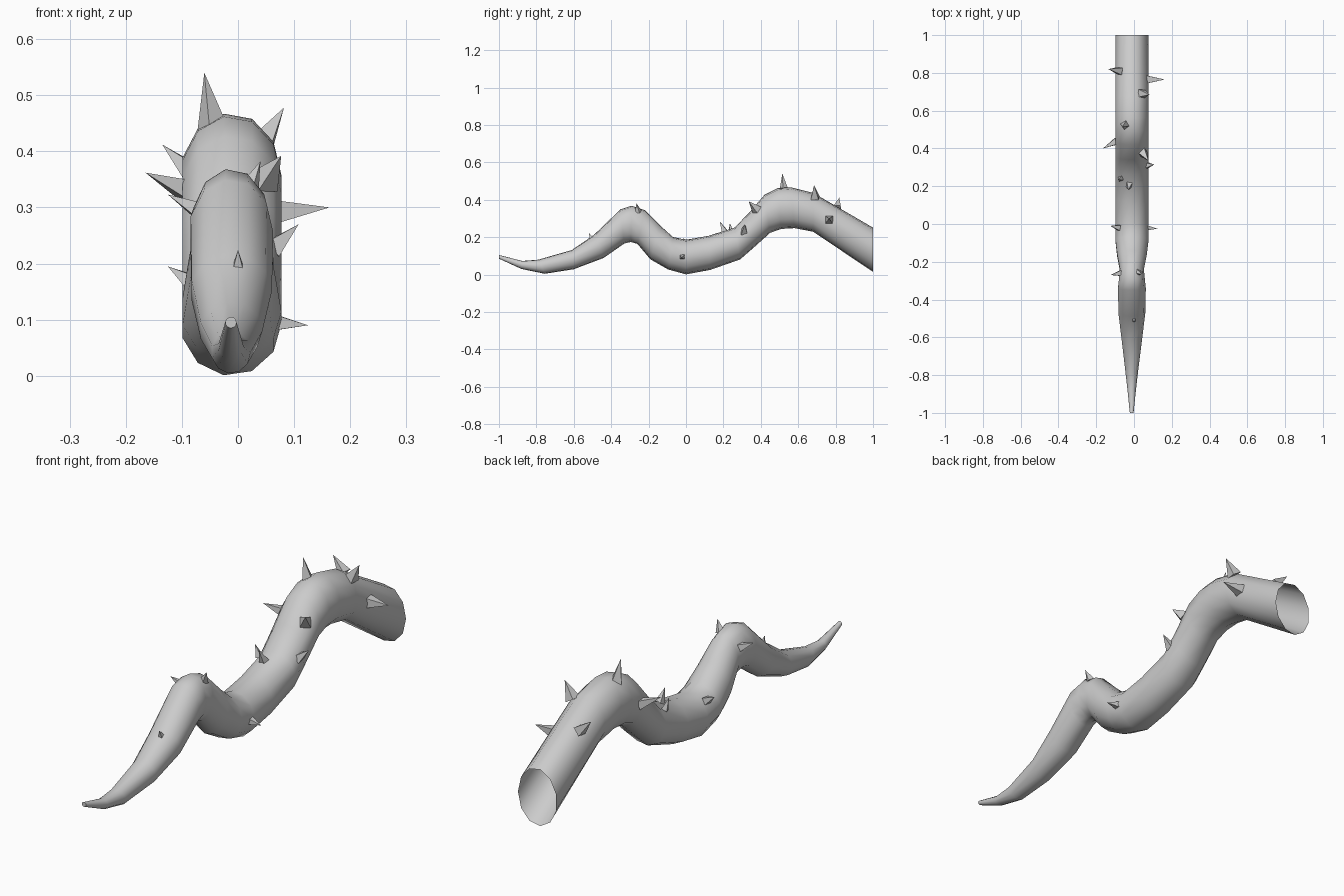
import bpy, bmesh
from math import sin, cos, radians, pi
from mathutils import Vector

SIDES, CX = 11, -0.0125

# Ring profile: top y, top z, bottom y, bottom z, half width
rings = [
    (-1.0, .105, -1.0, .085, .01), (-.875, .073, -.88, .03, .023),
    (-.79, .08, -.755, .004, .035), (-.61, .132, -.6, .028, .056),
    (-.49, .215, -.44, .088, .073), (-.35, .35, -.33, .165, .075),
    (-.29, .369, -.295, .173, .07), (-.22, .345, -.26, .163, .065),
    (-.14, .265, -.19, .08, .08), (-.07, .202, -.095, .026, .09),
    (0, .187, 0, 0, .09), (.12, .208, .13, .024, .09),
    (.26, .252, .29, .08, .09), (.34, .335, .37, .15, .09),
    (.42, .428, .45, .222, .09), (.49, .463, .51, .243, .09),
    (.56, .468, .58, .247, .09), (.68, .438, .68, .228, .09),
    (1.0, .252, 1.0, .013, .09)]


def finish(bm, name):
    bmesh.ops.recalc_face_normals(bm, faces=bm.faces)
    me = bpy.data.meshes.new(name)
    bm.to_mesh(me)
    bm.free()
    ob = bpy.data.objects.new(name, me)
    bpy.context.collection.objects.link(ob)
    return ob


# Tapered winding vine: closed at the tip, open at the cut end
bm = bmesh.new()
loops = []
for ty, tz, by, bz, rx in rings:
    top, bot = Vector((CX, ty, tz)), Vector((CX, by, bz))
    mid, half = (top + bot) / 2, (top - bot) / 2
    angles = [radians(-8) + 2 * pi * i / SIDES for i in range(SIDES)]
    loops.append([bm.verts.new(mid + half * cos(a) + Vector((rx * sin(a), 0, 0)))
                  for a in angles])
for a, b in zip(loops, loops[1:]):
    for i in range(SIDES):
        j = (i + 1) % SIDES
        bm.faces.new((a[i], a[j], b[j], b[i]))
bm.faces.new(loops[0])
vine = finish(bm, "vine")
bpy.context.view_layer.objects.active = vine
vine.select_set(True)
bpy.ops.object.shade_smooth_by_angle(angle=radians(50))

# Thorns: four-sided spikes given as base centre, tip, base radius
thorns = [
    ((-.075, .81, .355), (-.135, .82, .412), .027),
    ((.065, .765, .292), (.163, .765, .300), .03),
    ((.04, .69, .41), (.082, .685, .478), .03),
    ((-.045, .525, .44), (-.06, .515, .54), .028),
    ((-.09, .44, .33), (-.165, .40, .362), .026),
    ((.045, .38, .345), (.077, .335, .392), .03),
    ((.06, .31, .225), (.108, .315, .27), .024),
    ((-.07, .24, .225), (-.085, .235, .275), .017),
    ((-.025, .21, .225), (-.03, .18, .285), .022),
    ((-.08, -.02, .165), (-.125, -.01, .195), .02),
    ((.065, -.02, .095), (.125, -.025, .09), .02),
    ((-.07, -.26, .295), (-.125, -.27, .323), .02),
    ((.02, -.255, .335), (.04, -.265, .382), .019),
    ((0, -.5, .18), (0, -.52, .225), .018)]
for n, (base, tip, r) in enumerate(thorns):
    base, tip = Vector(base), Vector(tip)
    q = (tip - base).to_track_quat('Z', 'Y')
    bm = bmesh.new()
    ring = [bm.verts.new(base + q @ Vector((r * cos(a), r * sin(a), 0)))
            for a in (pi / 4 + k * pi / 2 for k in range(4))]
    apex = bm.verts.new(tip)
    for k in range(4):
        bm.faces.new((ring[k], ring[(k + 1) % 4], apex))
    bm.faces.new(ring)
    finish(bm, f"thorn_{n + 1}")
